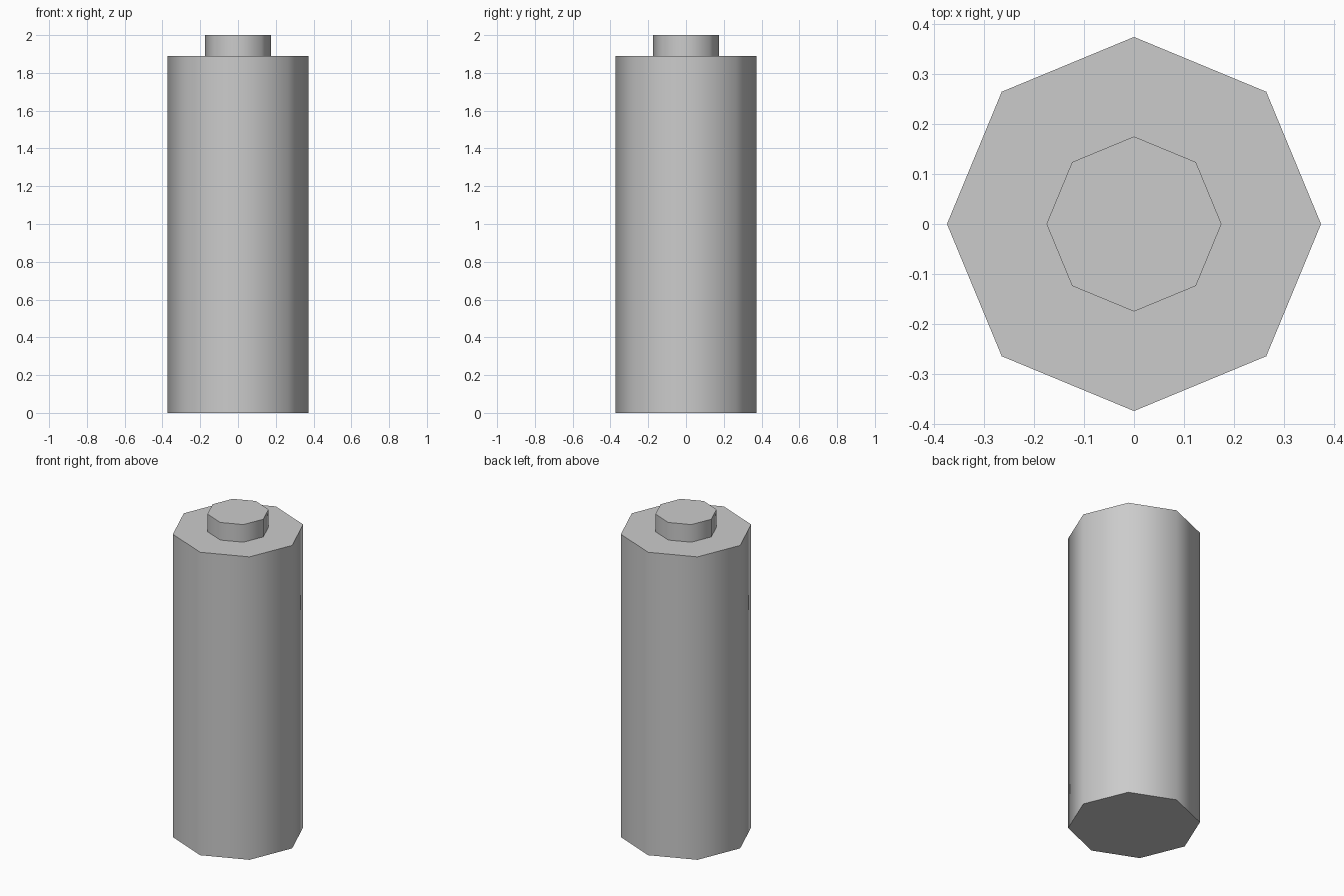
import bpy, bmesh, math

if "Cube" in bpy.data.objects:
    bpy.data.objects.remove(bpy.data.objects["Cube"])

SIDES = 8


def lathe(name, profile):
    """Revolve (radius, z) points into a closed low-poly solid with flat end caps."""
    bm = bmesh.new()
    angles = [2 * math.pi * i / SIDES for i in range(SIDES)]
    rings = [[bm.verts.new((r * math.cos(a), r * math.sin(a), z)) for a in angles]
             for r, z in profile]
    for low, high in zip(rings, rings[1:]):
        for i in range(SIDES):
            j = (i + 1) % SIDES
            bm.faces.new((low[i], low[j], high[j], high[i]))
    bm.faces.new(rings[0][::-1])
    bm.faces.new(rings[-1])
    mesh = bpy.data.meshes.new(name)
    bm.to_mesh(mesh)
    bm.free()
    obj = bpy.data.objects.new(name, mesh)
    bpy.context.collection.objects.link(obj)
    return obj


# Battery: octagonal casing, flat shoulder and raised contact
battery = lathe("battery_cell", [(0.374, 0), (0.374, 1.89), (0.175, 1.89), (0.175, 2.0)])

# Smooth sides, crisp rims
bpy.context.view_layer.objects.active = battery
battery.select_set(True)
bpy.ops.object.shade_smooth_by_angle(angle=math.radians(60))
